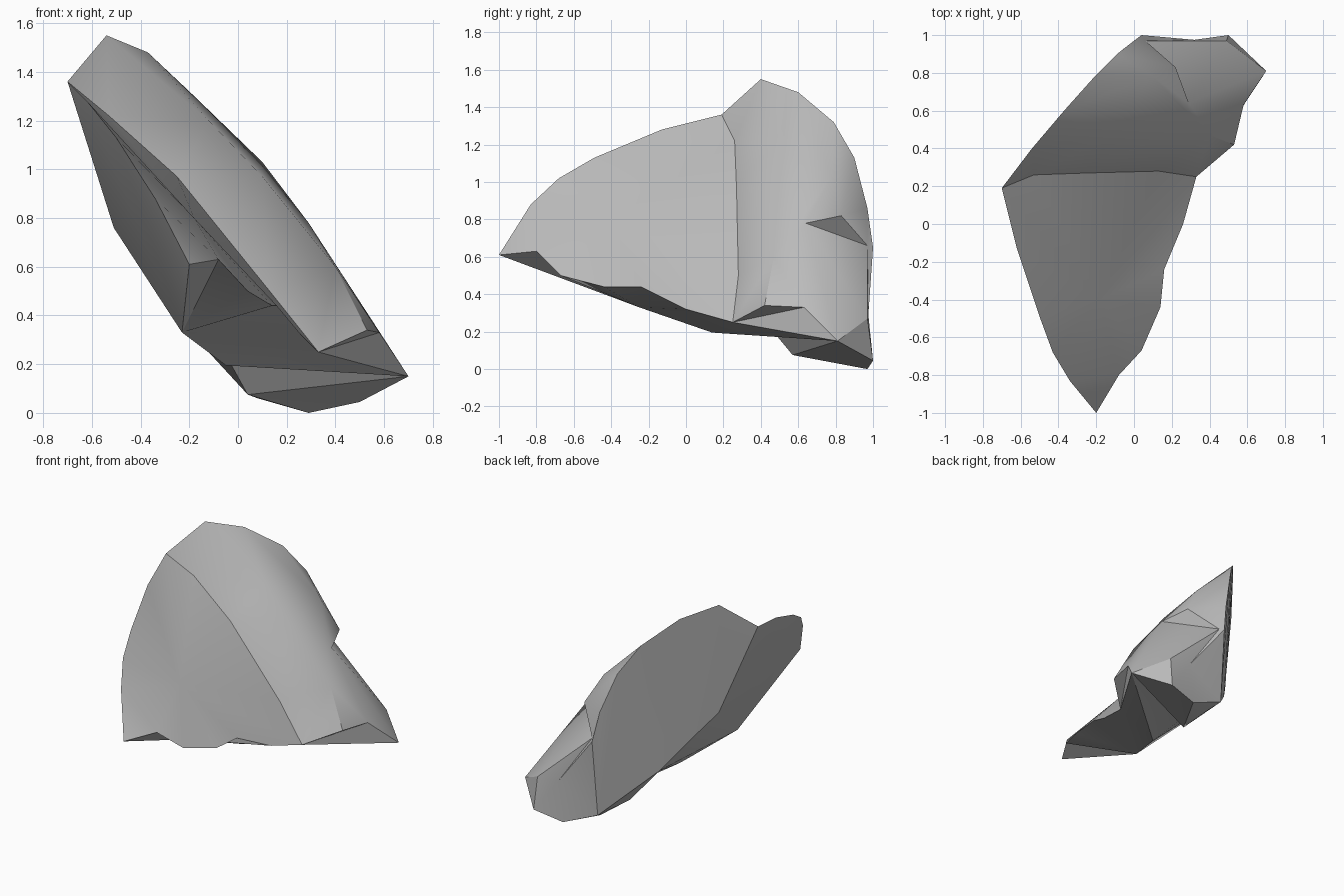
import bpy
import bmesh
import math
from mathutils import Vector

cube = bpy.data.objects.get("Cube")
if cube:
    bpy.data.objects.remove(cube, do_unlink=True)

# Single stone colour
stone = bpy.data.materials.new("stone_grey")
stone.use_nodes = True
stone.diffuse_color = (0.5, 0.5, 0.5, 1)
stone.node_tree.nodes["Principled BSDF"].inputs["Base Color"].default_value = (0.5, 0.5, 0.5, 1)

bm = bmesh.new()


def point(x, y, z):
    return bm.verts.new(Vector((x, y, z)))


def contour(start, coords, end):
    """Chain of corners running between two shared corners."""
    return [start] + [point(*c) for c in coords] + [end]


def facet(*corners):
    return bm.faces.new(corners)


def fan(centre, chain):
    for a, b in zip(chain, chain[1:]):
        facet(centre, a, b)


def strip(first, second):
    for i in range(len(first) - 1):
        facet(first[i], first[i + 1], second[i + 1], second[i])


# Main corners of the shard
tip = point(-.2, -1, .61)
shoulder = point(-.7, .19, 1.36)
peak = point(-.54, .4, 1.55)
hip = point(.33, .25, .25)
elbow = point(.53, .42, .34)
notch_foot = point(.58, .63, .33)
heel = point(.7, .81, .15)
rear_top = point(.04, 1, .65)
rear_bottom = point(.03, .95, .11)

# Broken edges joining the corners
upper_rim = contour(tip, [(-.34, -.83, .88), (-.43, -.68, 1.02),
                          (-.5, -.49, 1.13), (-.62, -.13, 1.28)], shoulder)
lower_rim = contour(tip, [(-.08, -.8, .63), (.04, -.67, .5), (.14, -.44, .44),
                          (.16, -.24, .44), (.26, 0, .32)], hip)
front_edge = contour(shoulder, [(-.53, .26, 1.22), (-.25, .27, .97), (.13, .28, .5)], hip)
ridge = contour(peak, [(-.12, .47, 1.2), (.1, .44, .97), (.4, .47, .6)], elbow)
crest = contour(peak, [(-.37, .6, 1.48), (-.2, .79, 1.32),
                       (-.09, .9, 1.13), (0, .97, .86)], rear_top)
back_edge = contour(shoulder, [(-.51, .36, .76), (-.38, .51, .58), (-.25, .65, .39)], rear_bottom)

# Broad domed front and bevelled band
facet(tip, lower_rim[1], upper_rim[1])
fan(point(-.18, -.4, .8), lower_rim[1:] + front_edge[-2::-1] + upper_rim[-2:0:-1] + [lower_rim[1]])
strip(front_edge, ridge)

# Flat split face at the back
facet(*(back_edge + crest[::-1]))

# Rounded upper surface
knob = point(.1, .78, 1.03)
notch_peak = point(.29, .64, .78)
notch_back = point(.22, .83, .82)
notch_side = point(.06, .97, .66)
s1, s2, s3 = ridge[1:4]
c1, c2, c3, c4 = crest[1:5]
fan(knob, [s1, s2, s3, notch_peak, notch_back, c3, c2, c1, s1])
facet(peak, s1, c1)
facet(s3, elbow, notch_foot, notch_peak)
fan(c4, [c3, notch_back, notch_side, rear_top])

# Chipped side notch
spur_top = point(.49, .97, .27)
spur = point(.5, 1, .045)
facet(notch_peak, notch_back, notch_side)
fan(notch_peak, [notch_side, spur_top, heel, notch_foot])
facet(hip, elbow, notch_foot)
facet(hip, notch_foot, heel)
facet(heel, spur_top, spur)

# Hollow rear end and foot
sole = point(.29, .97, 0)
arch = point(.04, .57, .075)
sole_edge = point(.08, .85, .06)
hollow = point(.32, .975, .29)
fan(hollow, [notch_side, rear_top, rear_bottom, sole, spur, spur_top, notch_side])
fan(arch, [heel, spur, sole, sole_edge, rear_bottom, back_edge[3]])
facet(sole_edge, sole, rear_bottom)

# Stepped underside
keel = point(-.23, -.25, .33)
belly = point(-.05, .14, .195)
crease = point(-.04, .45, .22)
fan(keel, lower_rim + [belly])
facet(belly, hip, heel)
fan(crease, [belly, heel, arch, back_edge[3], belly])

# Sloping left side
facet(*(upper_rim + [back_edge[1], keel]))
fan(keel, back_edge[1:4] + [belly])

# Clean triangles, outward normals, soft facets with sharp broken edges
bmesh.ops.triangulate(bm, faces=[f for f in bm.faces if len(f.verts) > 3])
bmesh.ops.recalc_face_normals(bm, faces=bm.faces[:])
for face in bm.faces:
    face.smooth = True
for edge in bm.edges:
    on_ridge = all(v in ridge[:4] for v in edge.verts)
    edge.smooth = on_ridge or edge.calc_face_angle(0) < math.radians(30)

mesh = bpy.data.meshes.new("stone_shard")
bm.to_mesh(mesh)
bm.free()
mesh.materials.append(stone)
shard = bpy.data.objects.new("stone_shard", mesh)
bpy.context.collection.objects.link(shard)
